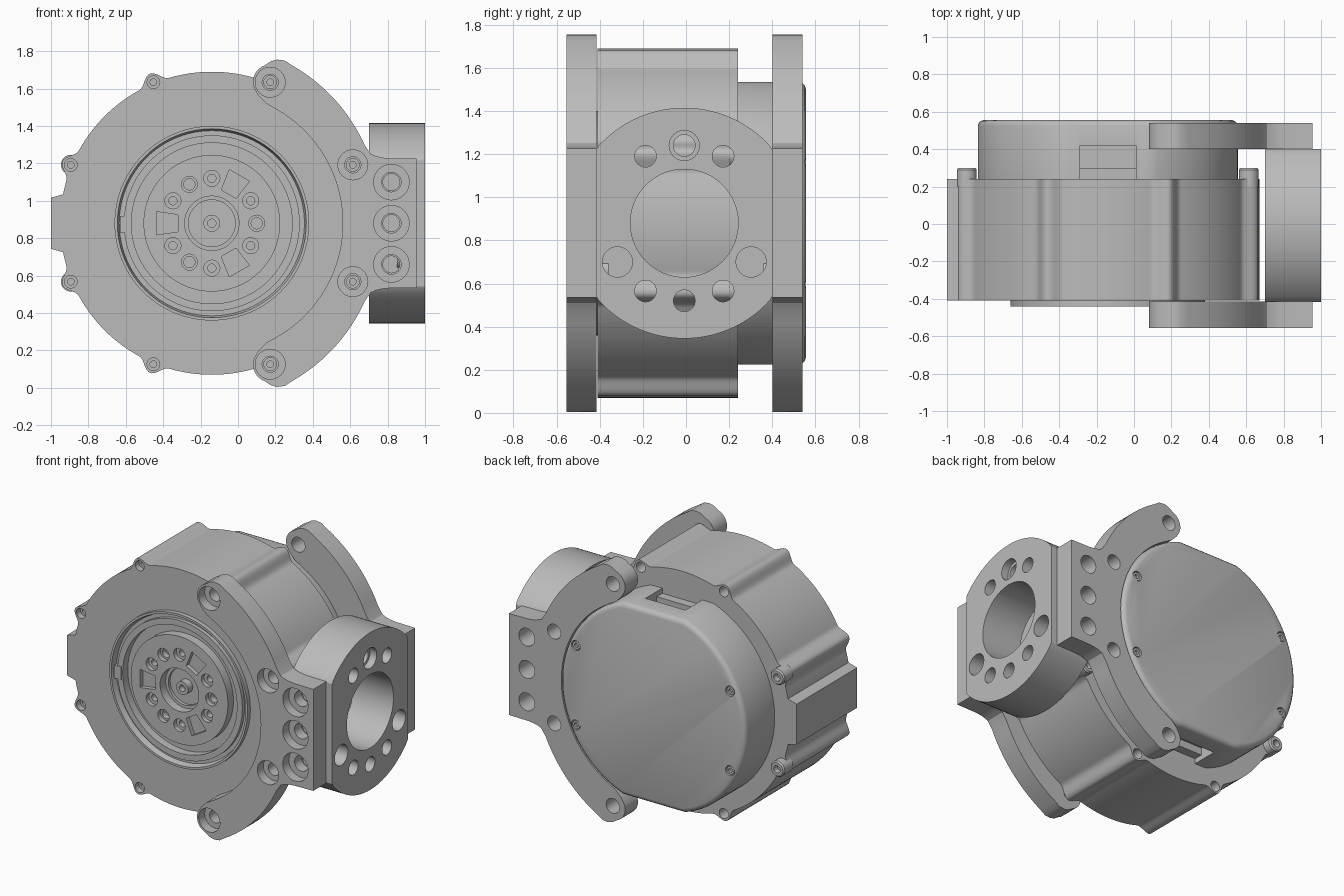
import bpy
import math
from math import cos, sin, pi, radians
from mathutils import Vector

cube = bpy.data.objects.get("Cube")
if cube:
    bpy.data.objects.remove(cube, do_unlink=True)

metal = bpy.data.materials.new("plain grey metal")
metal.use_nodes = True
GREY = (0.5, 0.5, 0.5, 1)
metal.diffuse_color = GREY
metal.node_tree.nodes["Principled BSDF"].inputs["Base Color"].default_value = GREY

CX, CZ = -0.14, 0.88      # main axis of the housing
FRONT, BACK = -0.41, 0.24  # housing faces


def place(axis, u, v, d):
    return (u, d, v) if axis == "y" else (d, u, v)


def stack(sections):
    """Solid through matching closed sections, capped at both ends."""
    n = len(sections[0])
    verts = [p for s in sections for p in s]
    faces = [list(range(n)), list(range(len(verts) - n, len(verts)))[::-1]]
    for k in range(len(sections) - 1):
        a, b = k * n, (k + 1) * n
        faces += [[a + i, b + i, b + (i + 1) % n, a + (i + 1) % n] for i in range(n)]
    return verts, faces


def prism(pts, d0, d1, axis="y"):
    return stack([[place(axis, u, v, d) for u, v in pts] for d in (d0, d1)])


def lathe(u, v, profile, axis="y", n=32):
    """Turned solid from (radius, depth) pairs."""
    return stack([[place(axis, u + r * cos(2 * pi * i / n), v + r * sin(2 * pi * i / n), d)
                   for i in range(n)] for r, d in profile])


def box(x0, x1, y0, y1, z0, z1):
    return prism([(x0, z0), (x1, z0), (x1, z1), (x0, z1)], y0, y1)


def polar(radius, deg):
    return CX + radius * cos(radians(deg)), CZ + radius * sin(radians(deg))


def make(name, solids):
    verts, faces = [], []
    for vs, fs in solids:
        base = len(verts)
        verts += [Vector(p) for p in vs]
        faces += [[base + i for i in f] for f in fs]
    mesh = bpy.data.meshes.new(name)
    mesh.from_pydata(verts, [], faces)
    obj = bpy.data.objects.new(name, mesh)
    bpy.context.scene.collection.objects.link(obj)
    mesh.materials.append(metal)
    bpy.ops.object.select_all(action="DESELECT")
    obj.select_set(True)
    bpy.context.view_layer.objects.active = obj
    bpy.ops.object.mode_set(mode="EDIT")
    bpy.ops.mesh.select_all(action="SELECT")
    bpy.ops.mesh.normals_make_consistent(inside=False)
    bpy.ops.object.mode_set(mode="OBJECT")
    return obj


def part(name, solids, cuts=()):
    obj = make(name, solids)
    if cuts:
        cutter = make(name + "_cutter", cuts)
        cutter.hide_render = True
        mod = obj.modifiers.new("holes", "BOOLEAN")
        mod.operation, mod.solver, mod.object = "DIFFERENCE", "EXACT", cutter
        bpy.ops.object.select_all(action="DESELECT")
        obj.select_set(True)
        bpy.context.view_layer.objects.active = obj
        bpy.ops.object.modifier_apply(modifier="holes")
        bpy.data.objects.remove(cutter, do_unlink=True)
    bpy.ops.object.shade_smooth_by_angle(angle=radians(30))
    return obj


# Housing: round with eight screw ribs and a flat tab on one side
def housing_radius(deg):
    off = abs((deg % 45) - 22.5)
    r = 0.81 + (0.028 * (1 + cos(pi * off / 6)) if off < 6 else 0)
    tab = abs(deg - 180)
    if tab < 11:
        edge = 0.86 / cos(radians(min(tab, 9)))
        r = edge if tab <= 9 else edge + (0.81 - edge) * (tab - 9) / 2
    return r


BOLTS = [22.5 + 45 * k for k in range(8)]
outline = [polar(housing_radius(a), a) for a in range(360)]
cuts = [lathe(CX, CZ, [(0.51, -0.5), (0.51, -0.33)], n=96)]
for a in BOLTS:
    u, v = polar(0.816, a)
    cuts.append(lathe(u, v, [(0.034, -0.5), (0.034, -0.37), (0.018, -0.37), (0.018, -0.3)], n=20))
    if abs(sin(radians(a))) > 0.5:
        cuts.append(lathe(u, v, [(0.034, 0.3), (0.034, 0.16)], n=20))
part("housing", [prism(outline, FRONT, BACK)], cuts)

# Output hub: rim, groove and drilled flange
rings = [(0.52, -0.405), (0.52, -0.44), (0.505, -0.44), (0.495, -0.40), (0.47, -0.40),
         (0.47, -0.425), (0.43, -0.425), (0.43, -0.37), (0.365, -0.37), (0.365, -0.43),
         (0.145, -0.43), (0.145, -0.37), (0.125, -0.37), (0.125, -0.35), (0.045, -0.35),
         (0.045, -0.40), (0.022, -0.40), (0.022, -0.36)]
cuts = []
for a in range(0, 360, 30):
    u, v = polar(0.24, a)
    if a % 120 == 60:
        c, s = cos(radians(a)), sin(radians(a))
        pocket = [(0.18, -0.045), (0.295, -0.062), (0.295, 0.062), (0.18, 0.045)]
        cuts.append(prism([(CX + p * c - q * s, CZ + p * s + q * c) for p, q in pocket],
                          -0.5, -0.40))
    else:
        inner = 0.03 if a % 120 == 0 else 0.022
        cuts.append(lathe(u, v, [(0.043, -0.5), (0.043, -0.40), (inner, -0.40),
                                 (inner, -0.36)], n=20))
part("output_hub", [lathe(CX, CZ, [(0.5, -0.32), (0.52, -0.32)] + rings, n=96)], cuts)
part("hub_key", [box(CX - 0.49, CX - 0.44, -0.43, -0.39, CZ - 0.05, CZ + 0.04)])


# Rear cover: round, flattened above and below, with a rounded rim
def cover_section(y, inset):
    pts = []
    for i in range(128):
        a = 2 * pi * i / 128
        lim = 0.655 - inset
        z = max(-lim, min(lim, (0.695 - inset) * sin(a)))
        pts.append((CX + (0.695 - inset) * cos(a), y, CZ + z))
    return pts


cuts = [box(-0.29, 0.01, 0.2, 0.42, CZ + s * 0.57, CZ + s * 0.75) for s in (1, -1)]
spots = [(CX + sx * 0.58, CZ + sz * 0.27) for sx in (1, -1) for sz in (1, -1)]
cuts += [lathe(u, v, [(0.034, 0.6), (0.034, 0.53)], n=20) for u, v in spots]
layers = [(BACK - 0.02, 0), (0.525, 0), (0.54, 0.005), (0.551, 0.016), (0.556, 0.032)]
part("rear_cover", [stack([cover_section(y, i) for y, i in layers])], cuts)
part("cover_screws", [lathe(u, v, [(0.028, 0.52), (0.028, 0.55), (0.014, 0.55),
                                   (0.014, 0.535)], n=20) for u, v in spots])
part("connectors", [box(-0.29, 0.01, BACK - 0.01, 0.30, CZ + s * 0.56, CZ + s * 0.62)
                    for s in (1, -1)])

# Screw heads standing on the rear of the housing
heads = [polar(0.816, a) for a in BOLTS if abs(sin(radians(a))) < 0.5]
part("rear_screws", [lathe(u, v, [(0.053, 0.2), (0.053, 0.29), (0.045, 0.30), (0.025, 0.30),
                                  (0.025, 0.26)], n=24) for u, v in heads])

# Bracket plates: crescent arms meeting in a square end
inner = [polar(0.7, a) for a in range(0, 62, 3)]
lobe = [(CX + 0.29, CZ + 0.64), (CX + 0.25, CZ + 0.68)]
lobe += [(CX + 0.315 + 0.095 * cos(radians(a)), CZ + 0.755 + 0.095 * sin(radians(a)))
         for a in range(200, 100, -10)]
lobe += [(CX + 0.315, CZ + 0.866), (CX + 0.35, CZ + 0.875), (CX + 0.39, CZ + 0.87)]
outer = [polar(0.917 + 0.03 * (a - 26) / 37, a) for a in range(63, 25, -3)]
foot = [(CX + u, CZ + v) for u, v in
        [(0.85, 0.371), (0.88, 0.358), (0.91, 0.351), (0.95, 0.347), (1.095, 0.345)]]
half = inner + lobe + outer + foot
plate = half + [(u, 2 * CZ - v) for u, v in reversed(half[1:])]

arm_spots = [polar(0.816, a) for a in (22.5, 67.5, -22.5, -67.5)]
end_spots = [(0.82, CZ + d) for d in (-0.22, 0, 0.22)]
front_cuts = [lathe(u, v, [(0.08, -0.7), (0.08, -0.49), (0.043, -0.49), (0.043, -0.38)])
              for u, v in arm_spots]
front_cuts += [lathe(u, v, [(0.095, -0.7), (0.095, -0.49), (0.052, -0.49), (0.052, -0.38)])
               for u, v in end_spots]
back_cuts = [lathe(u, v, [(0.05, 0.35), (0.05, 0.6)]) for u, v in arm_spots]
back_cuts += [lathe(u, v, [(0.06, 0.35), (0.06, 0.6)]) for u, v in end_spots]
part("front_plate", [prism(plate, -0.555, -0.415)], front_cuts)
part("back_plate", [prism(plate, 0.402, 0.54)], back_cuts)

# Side block: clipped disc with a large bore and a ring of holes
BY = -0.008
disc = []
for i in range(128):
    a = 2 * pi * i / 128
    y = max(-0.408, min(0.408, 0.535 * cos(a)))
    disc.append((BY + y, CZ + 0.535 * sin(a)))
cuts = [lathe(BY, CZ, [(0.25, 0.5), (0.25, 1.2)], "x", 64)]
for y, z in [(0.18, 0.31), (-0.18, 0.31), (0.18, -0.315), (-0.18, -0.315), (0, -0.36)]:
    cuts.append(lathe(BY + y, CZ + z, [(0.05, 0.5), (0.05, 1.2)], "x"))
cuts.append(lathe(BY, CZ + 0.36, [(0.05, 0.5), (0.05, 0.95), (0.07, 0.95), (0.07, 1.2)], "x"))
for s in (1, -1):
    cuts.append(lathe(BY + s * 0.31, CZ - 0.18, [(0.07, 0.85), (0.07, 1.2)], "x"))
# blind bolt holes behind the plates
for u, v in end_spots:
    cuts.append(lathe(u, v, [(0.045, -0.6), (0.045, -0.36)], n=20))
    cuts.append(lathe(u, v, [(0.045, 0.36), (0.045, 0.6)], n=20))
part("side_block", [prism(disc, 0.70, 1.0, "x")], cuts)
